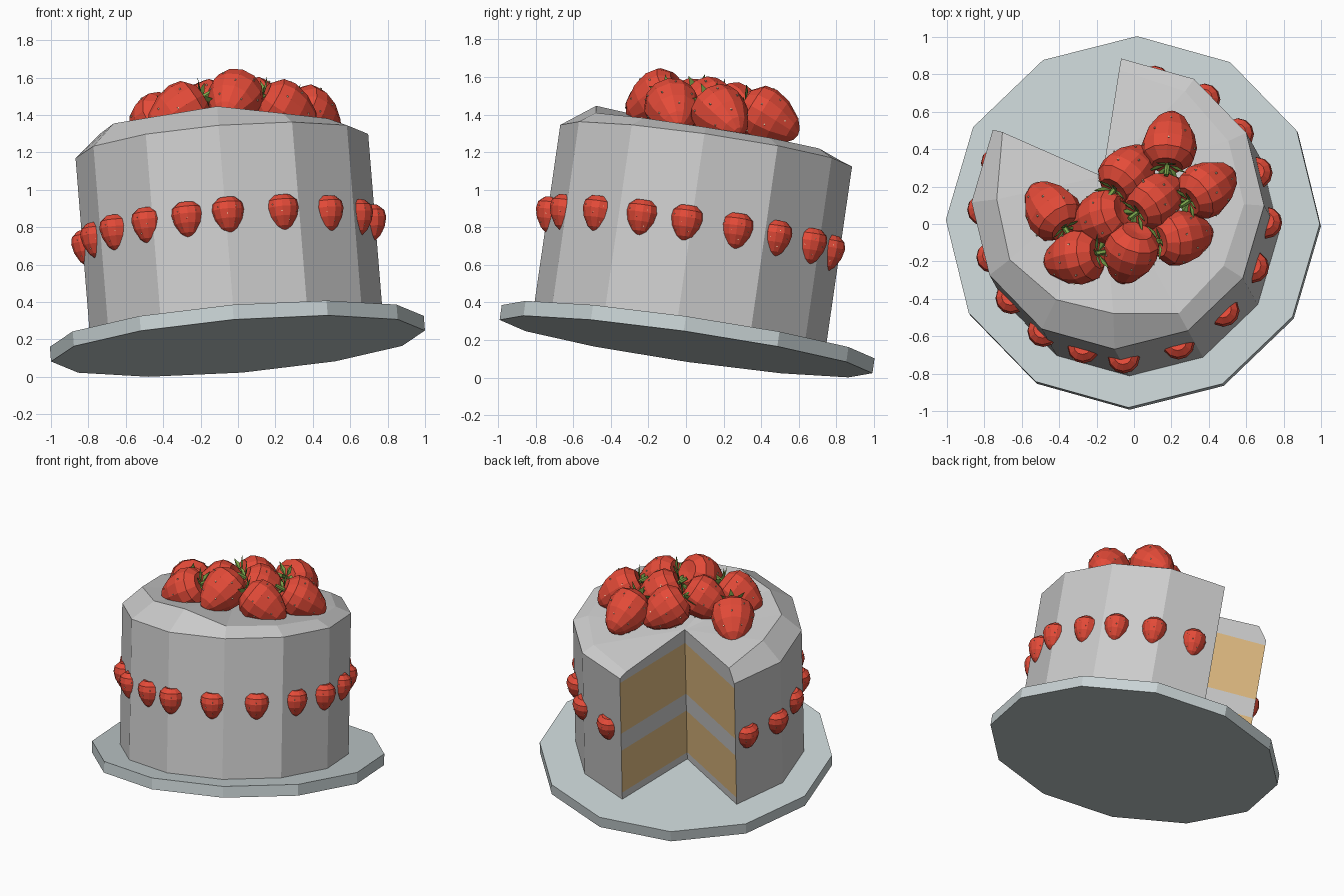
import bpy, bmesh, math
from mathutils import Vector, Matrix

if "Cube" in bpy.data.objects:
    bpy.data.objects.remove(bpy.data.objects["Cube"])

# tilted frame shared by plate and cake
AXIS = Vector((-0.08, 0.143, 0.987)).normalized()
TILT = Matrix.Translation((0, 0, 0.165)) @ \
    Vector((0, 0, 1)).rotation_difference(AXIS).to_matrix().to_4x4()
CAKE = TILT @ Matrix.Translation((0, -0.047, 0))


def material(name, rgb):
    m = bpy.data.materials.new(name)
    m.diffuse_color = (*rgb, 1)
    m.use_nodes = True
    m.node_tree.nodes["Principled BSDF"].inputs["Base Color"].default_value = m.diffuse_color
    return m


RED = material("berry_red", (0.78, 0.07, 0.04))
SEED = material("seed_cream", (0.9, 0.75, 0.5))
GREEN = material("leaf_green", (0.2, 0.38, 0.07))
SPONGE = material("sponge_tan", (0.75, 0.5, 0.22))
PLATE = material("plate_blue_grey", (0.58, 0.65, 0.66))
ICING = material("icing_grey", (0.6, 0.6, 0.6))


def finish(bm, name, mats, matrix):
    bmesh.ops.recalc_face_normals(bm, faces=bm.faces)
    me = bpy.data.meshes.new(name)
    bm.to_mesh(me)
    bm.free()
    for m in mats:
        me.materials.append(m)
    ob = bpy.data.objects.new(name, me)
    ob.matrix_world = matrix
    bpy.context.collection.objects.link(ob)
    return ob


def polar(r, deg, z=0.0):
    a = math.radians(deg)
    return Vector((r * math.cos(a), r * math.sin(a), z))


# plate: twelve-sided disc
bm = bmesh.new()
bmesh.ops.create_cone(bm, cap_ends=True, segments=12, radius1=1.003, radius2=1.003, depth=0.08,
                      matrix=Matrix.Translation((0, 0, 0.04)) @ Matrix.Rotation(math.radians(-1), 4, 'Z'))
finish(bm, "plate", [PLATE], TILT)

# cake: twelve-sided drum with two sectors removed, stacked in layers
R, RIM, TOP = 0.785, 1.077, 1.15
levels = [0.08, 0.135, 0.48, 0.62, 1.04, RIM]
angles = [149 + 30 * k for k in range(11)]
apex = polar(0.16, 119)
bm = bmesh.new()
rings = [[bm.verts.new(polar(R, a, h)) for a in angles] for h in levels]
core = [bm.verts.new((apex.x, apex.y, h)) for h in levels[:-1] + [TOP]]
bm.faces.new(rings[0] + [core[0]])
for k in range(10):
    bm.faces.new([rings[0][k], rings[0][k + 1]] + [rings[i][k + 1] for i in range(1, 6)]
                 + [rings[i][k] for i in range(5, 0, -1)])
# cut faces, sponge on the two thick layers
for i in range(4):
    for e in (0, 10):
        f = bm.faces.new([rings[i][e], rings[i + 1][e], core[i + 1], core[i]])
        f.material_index = 1 if i in (1, 3) else 0
# uneven icing top
radii = [0, 0.64, 0.65, 0.62, 0.61, 0.69, 0.67, 0.68, 0.68, 0.70, 0]
heights = [1.17, 1.2, 1.2, 1.19, 1.205, 1.14, 1.13, 1.12, 1.12, 1.12, 1.1]
inner = []
for k, (a, r, h) in enumerate(zip(angles, radii, heights)):
    p = polar(r, a, h) if r else polar(R, a).lerp(apex, 0.1) + Vector((0, 0, h))
    inner.append(bm.verts.new(p))
for k in range(10):
    bm.faces.new([rings[5][k], rings[5][k + 1], inner[k + 1], inner[k]])
    bm.faces.new([inner[k], inner[k + 1], core[5]])
for e in (0, 10):
    bm.faces.new([rings[4][e], rings[5][e], inner[e], core[5], core[4]])
finish(bm, "cake", [ICING, SPONGE], CAKE)

# strawberry: lathed profile, tip along -z, unit radius
PROFILE = [(0.55, 0.93), (0.92, 0.6), (1, 0.15), (0.86, -0.42), (0.52, -1.0), (0.22, -1.24)]


def strawberry(name, matrix, size, seg=12):
    bm = bmesh.new()
    rows = [[bm.verts.new(polar(r, 360 * j / seg, z) * size) for j in range(seg)] for r, z in PROFILE]
    ends = [bm.verts.new((0, 0, 0.85 * size)), bm.verts.new((0, 0, -1.3 * size))]
    for j in range(seg):
        n = (j + 1) % seg
        for a, b in zip(rows, rows[1:]):
            bm.faces.new([a[j], a[n], b[n], b[j]])
        bm.faces.new([ends[0], rows[0][j], rows[0][n]])
        bm.faces.new([ends[1], rows[-1][j], rows[-1][n]])
    # seeds
    for i, (r, z) in enumerate([(0.97, 0.3), (0.93, -0.15), (0.68, -0.7)]):
        for j in range(5):
            p = polar(r, 72 * j + 36 * i + 15, z) * size
            res = bmesh.ops.create_cube(bm, size=0.05 * size, matrix=Matrix.Translation(p))
            for f in {f for v in res["verts"] for f in v.link_faces}:
                f.material_index = 1
    finish(bm, name, [RED, SEED], matrix)


def calyx(name, matrix, size):
    bm = bmesh.new()
    for j in range(6):
        turn = Matrix.Rotation(math.radians(60 * j), 4, 'Z')
        mid = [(0.05, 0, 0.92), (0.36, 0, 1.08), (0.72, 0, 1.2)]
        side = [(0.36, 0.14, 1.02), (0.36, -0.14, 1.02)]
        a, m, t, l, r = [bm.verts.new(turn @ Vector(p) * size) for p in mid + side]
        for tri in ((a, m, l), (m, t, l), (a, r, m), (m, r, t), (a, l, r), (t, r, l)):
            bm.faces.new(tri)
    # stem
    bmesh.ops.create_cone(bm, cap_ends=True, segments=6, radius1=0.1 * size, radius2=0.09 * size,
                          depth=0.45 * size, matrix=Matrix.Translation((0, 0, 1.1 * size)))
    finish(bm, name, [GREEN], matrix)


# side berries pressed into the wall
for i, a in enumerate([-203, -183, -163, -144, -125, -107, -90, -67, -44, -22, -3, 18, 36, 56, 78]):
    wall = R * math.cos(math.radians(15)) / math.cos(math.radians((a + 1) % 30 - 15))
    strawberry(f"side_berry_{i}", CAKE @ Matrix.Translation(polar(wall - 0.018, a, 0.605)), 0.086)

# top berries: centre, horizontal direction of tip, has leaves
TOP_BERRIES = [
    ((0.19, 0.43, 1.39), (0.1, 1), True),
    ((-0.03, 0.27, 1.41), (0.65, 0.75), True),
    ((0.39, 0.19, 1.40), (0.8, 0.55), True),
    ((0.25, -0.07, 1.43), (1, 0.2), True),
    ((-0.02, -0.15, 1.485), (-0.2, -0.6), False),
    ((-0.31, -0.18, 1.42), (-1, -0.2), True),
    ((-0.44, 0.07, 1.36), (-0.6, 0.8), True),
    ((0.11, 0.13, 1.44), (0.8, 0.6), True),
    ((-0.17, 0.03, 1.43), (-0.8, -0.3), False),
]
for i, (c, d, leafy) in enumerate(TOP_BERRIES):
    tip = Vector((d[0], d[1], 0)).normalized() + Vector((0, 0, -0.6))
    m = Matrix.Translation(c) @ Vector((0, 0, -1)).rotation_difference(tip).to_matrix().to_4x4()
    strawberry(f"top_berry_{i}", m, 0.15)
    if leafy:
        calyx(f"top_leaves_{i}", m, 0.15)
